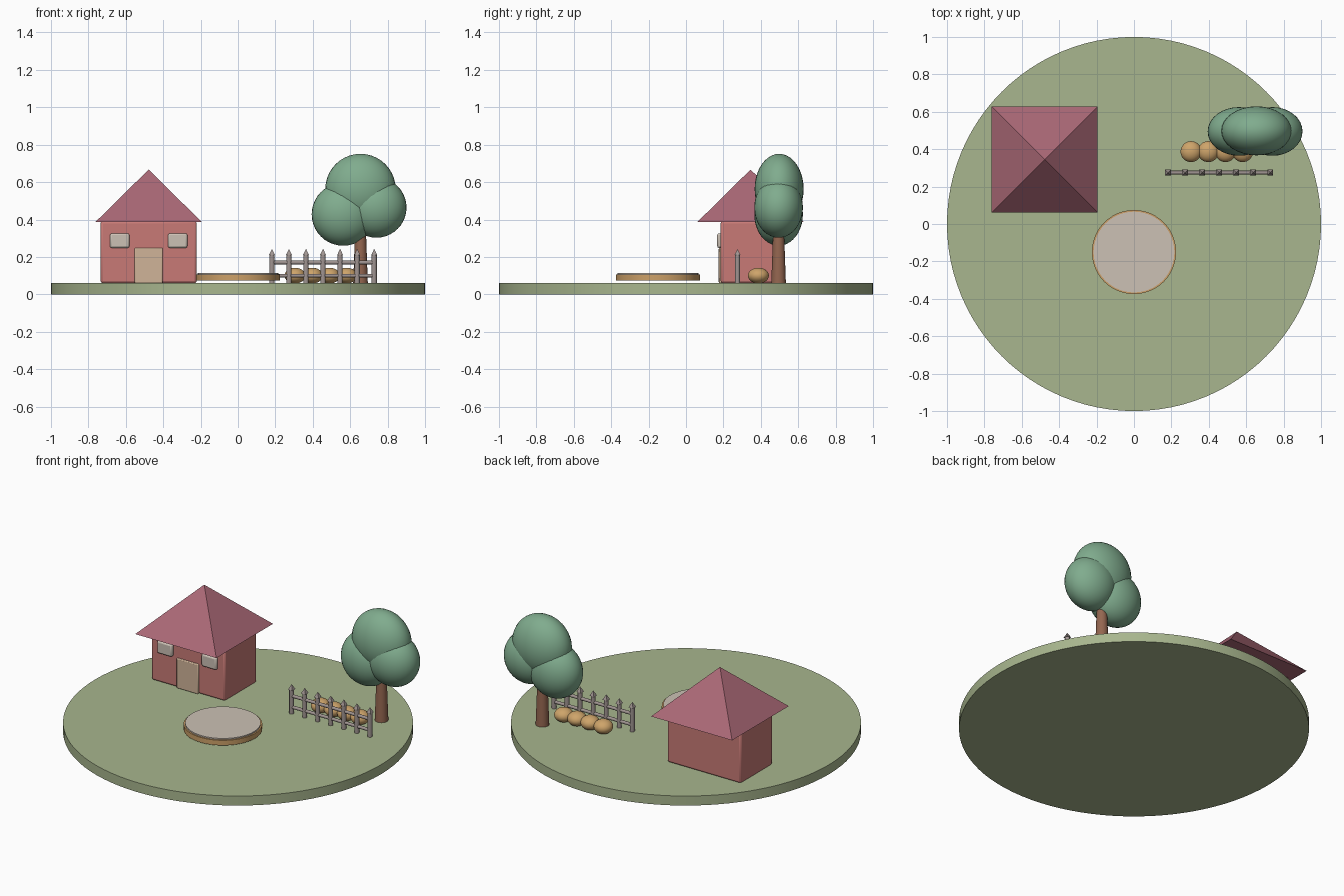
import bpy, math

if "Cube" in bpy.data.objects:
    bpy.data.objects.remove(bpy.data.objects["Cube"])


def mat(name, rgb):
    # convert 0-255 display colour to linear
    m = bpy.data.materials.new(name)
    lin = [((c / 255 + 0.055) / 1.055) ** 2.4 for c in rgb]
    m.diffuse_color = (*lin, 1)
    m.use_nodes = True
    m.node_tree.nodes["Principled BSDF"].inputs["Base Color"].default_value = m.diffuse_color
    return m


GRASS = mat("grass green", (168, 182, 142))
WALL = mat("brick pink", (200, 122, 118))
ROOF = mat("roof plum", (170, 104, 118))
PALE = mat("pale stone", (204, 193, 181))
DOOR = mat("door sand", (208, 180, 152))
RIM = mat("rim tan", (204, 160, 104))
BUSH = mat("bush ochre", (206, 164, 106))
LEAF = mat("leaf green", (128, 172, 142))
BARK = mat("bark brown", (148, 102, 80))
FENCE = mat("fence grey", (160, 148, 145))


def finish(name, m, smooth=True):
    o = bpy.context.object
    o.name = name
    o.data.materials.append(m)
    if smooth:
        bpy.ops.object.shade_smooth_by_angle(angle=math.radians(35))
    return o


def box(name, m, lo, hi, bevel):
    bpy.ops.mesh.primitive_cube_add(size=1, location=[(a + b) / 2 for a, b in zip(lo, hi)])
    o = bpy.context.object
    o.scale = [b - a for a, b in zip(lo, hi)]
    bpy.ops.object.transform_apply(location=False, rotation=False, scale=True)
    b = o.modifiers.new("bevel", 'BEVEL')
    b.width, b.segments = bevel, 2
    return finish(name, m)


def tube(name, m, x, y, z0, z1, r0, r1, sides=32, turn=0):
    bpy.ops.mesh.primitive_cone_add(vertices=sides, radius1=r0, radius2=r1, depth=z1 - z0,
                                    location=(x, y, (z0 + z1) / 2), rotation=(0, 0, turn))
    return finish(name, m, sides > 4)


def ball(name, m, loc, radii):
    bpy.ops.mesh.primitive_uv_sphere_add(segments=32, ring_count=20, radius=1, location=loc)
    bpy.context.object.scale = radii
    bpy.ops.object.transform_apply(location=False, rotation=False, scale=True)
    return finish(name, m)


# Round ground
tube("ground", GRASS, 0, 0, 0, 0.06, 1, 1, 96)

# House: walls, pyramid roof, door, windows
HX, HY = -0.478, 0.345
box("house_walls", WALL, (HX - 0.257, HY - 0.16, 0.06), (HX + 0.257, HY + 0.16, 0.392), 0.012)
tube("roof", ROOF, HX, HY, 0.388, 0.667, 0.4, 0, 4, math.pi / 4)
box("door", DOOR, (HX - 0.075, 0.175, 0.06), (HX + 0.075, 0.2, 0.248), 0.005)
for side, label in ((-1, "left"), (1, "right")):
    wx = HX + side * 0.155
    box(label + "_window", PALE, (wx - 0.052, 0.167, 0.248), (wx + 0.052, 0.195, 0.326), 0.01)

# Pond
tube("pond_rim", RIM, 0, -0.15, 0.075, 0.107, 0.225, 0.225, 48)
tube("pond_water", PALE, 0, -0.15, 0.09, 0.115, 0.216, 0.216, 48)

# Picket fence
FY = 0.275
for i in range(7):
    px = 0.182 + i * 0.091
    tube("fence_post", FENCE, px, FY, 0.06, 0.213, 0.014, 0.014, 12)
    tube("fence_cap", FENCE, px, FY, 0.211, 0.243, 0.022, 0, 4, math.pi / 4)
for z in (0.1, 0.17):
    bpy.ops.mesh.primitive_cylinder_add(vertices=12, radius=0.01, depth=0.546,
                                        location=(0.455, FY, z), rotation=(0, math.pi / 2, 0))
    finish("fence_rail", FENCE)

# Row of round bushes
for i in range(4):
    ball("bush", BUSH, (0.305 + i * 0.092, 0.387, 0.1), (0.056, 0.056, 0.042))

# Tree
TX, TY = 0.655, 0.495
tube("trunk", BARK, TX, TY, 0.06, 0.4, 0.039, 0.027, 20)
ball("crown_top", LEAF, (TX, TY + 0.003, 0.563), (0.188, 0.131, 0.188))
ball("crown_left", LEAF, (0.562, TY, 0.428), (0.168, 0.13, 0.168))
ball("crown_right", LEAF, (0.74, TY, 0.464), (0.161, 0.13, 0.161))
